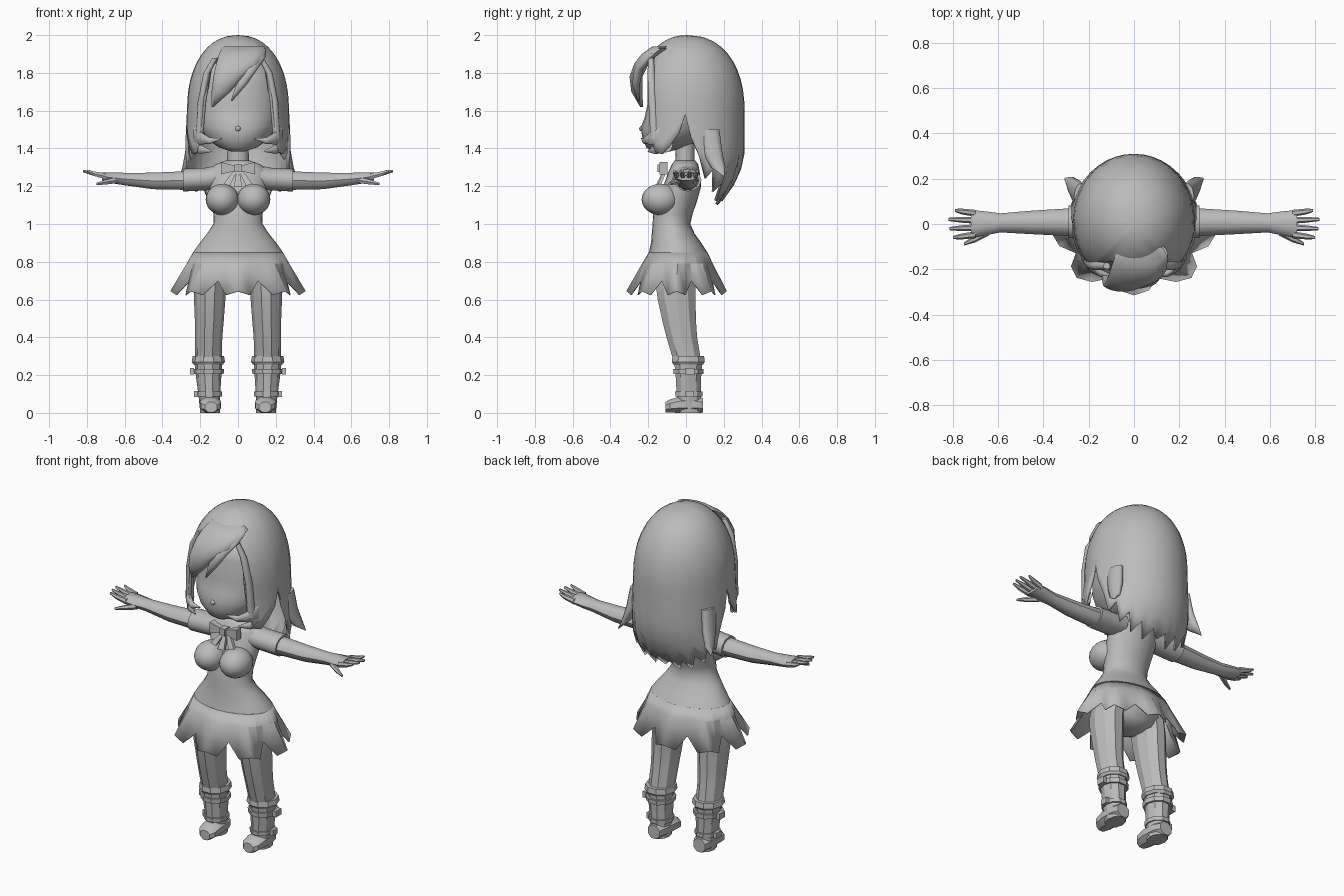
import bpy, bmesh, math
from mathutils import Vector

grey = bpy.data.materials.new("plain_grey")
grey.diffuse_color = (0.5, 0.5, 0.5, 1)


def finish(name, bm, angle=40):
    bmesh.ops.remove_doubles(bm, verts=bm.verts, dist=0.0003)
    bmesh.ops.recalc_face_normals(bm, faces=bm.faces)
    me = bpy.data.meshes.new(name)
    bm.to_mesh(me)
    bm.free()
    ob = bpy.data.objects.new(name, me)
    bpy.context.collection.objects.link(ob)
    me.materials.append(grey)
    bpy.ops.object.select_all(action='DESELECT')
    ob.select_set(True)
    bpy.context.view_layer.objects.active = ob
    bpy.ops.object.shade_smooth_by_angle(angle=math.radians(angle))
    return ob


def loft(name, rings, axis='z', sides=12, angle=40, mirror=1, turn=0.0, caps=True):
    """Join ellipses (position, centre1, centre2, radius1, radius2) along an axis."""
    bm = bmesh.new()
    rows = []
    for p, c1, c2, r1, r2 in rings:
        row = []
        for i in range(sides):
            t = 2 * math.pi * (i + turn) / sides
            u, v = c1 + r1 * math.cos(t), c2 + r2 * math.sin(t)
            co = {'z': (u, v, p), 'x': (p, u, v), 'y': (u, p, v)}[axis]
            row.append(bm.verts.new((co[0] * mirror, co[1], co[2])))
        rows.append(row)
    for a, b in zip(rows, rows[1:]):
        for i in range(sides):
            j = (i + 1) % sides
            bm.faces.new((a[i], a[j], b[j], b[i]))
    if caps:
        bm.faces.new(rows[0])
        bm.faces.new(rows[-1])
    return finish(name, bm, angle)


def box(name, centre, size):
    bm = bmesh.new()
    bmesh.ops.create_cube(bm, size=1)
    for v in bm.verts:
        v.co = Vector(centre) + Vector(v.co[k] * size[k] for k in range(3))
    return finish(name, bm, 30)


def ball(name, centre, radii):
    bm = bmesh.new()
    bmesh.ops.create_uvsphere(bm, u_segments=20, v_segments=12, radius=1)
    for v in bm.verts:
        v.co = Vector(centre) + Vector(v.co[k] * radii[k] for k in range(3))
    return finish(name, bm, 60)


# Hair shell: columns by angle from the front, each with its own hem height
HEM = [(0, 1.88), (11, 1.88), (22, 1.88), (32, 1.89), (39, 1.83), (42, 1.66), (45, 1.46),
       (52, 1.38), (60, 1.37), (70, 1.42), (80, 1.48), (87, 1.58), (93, 1.46), (102, 1.36),
       (111, 1.24), (119, 1.29), (128, 1.17), (137, 1.22), (146, 1.12), (155, 1.18),
       (163, 1.10), (171, 1.16), (180, 1.12)]


def hair_point(deg, z):
    a = math.radians(deg)
    f = 1.0
    if z > 1.6:
        f = max(0, 1 - ((z - 1.6) / 0.4) ** 2.2) ** (1 / 2.2)
    fx = f * (1 + 0.2 * max(0, 1.6 - z)) - 1.5 * max(0, 1.3 - z) ** 2
    fy = f - 5 * max(0, 1.4 - z) ** 2 if abs(deg) > 90 else f
    ry = 0.28 if abs(deg) < 90 else 0.30
    return (0.27 * fx * math.sin(a), 0.01 - ry * fy * math.cos(a), z)


cols = [(-d, h) for d, h in reversed(HEM[1:-1])] + HEM
bm = bmesh.new()
N = 16
grid = [[bm.verts.new(hair_point(d, 2 - (2 - h) * (k / N) ** 1.6)) for k in range(N + 1)]
        for d, h in cols]
for c in range(len(grid)):
    a, b = grid[c], grid[(c + 1) % len(grid)]
    for k in range(N):
        bm.faces.new((a[k], a[k + 1], b[k + 1], b[k]))
hair = finish("hair_shell", bm, 60)
sol = hair.modifiers.new("thickness", 'SOLIDIFY')
sol.thickness = 0.015
sol.offset = -1

# Swept fringe
loft("fringe_main", [(1.94, 0.03, -0.13, 0.11, 0.05), (1.90, 0.02, -0.19, 0.12, 0.045),
                     (1.85, 0.0, -0.235, 0.115, 0.04), (1.78, -0.05, -0.265, 0.08, 0.035),
                     (1.70, -0.09, -0.26, 0.05, 0.03), (1.62, -0.135, -0.235, 0.006, 0.008)],
     sides=14, angle=60)
loft("fringe_side", [(1.93, 0.10, -0.13, 0.05, 0.04), (1.88, 0.095, -0.20, 0.05, 0.03),
                     (1.82, 0.065, -0.25, 0.038, 0.025), (1.74, 0.02, -0.265, 0.028, 0.022),
                     (1.65, -0.035, -0.25, 0.004, 0.006)], sides=10, angle=60)

# Face and neck
loft("head", [(1.385, 0, -0.13, 0.04, 0.05), (1.405, 0, -0.11, 0.10, 0.10),
              (1.45, 0, -0.07, 0.165, 0.16), (1.51, 0, -0.045, 0.20, 0.195),
              (1.56, 0, -0.035, 0.215, 0.185), (1.63, 0, -0.025, 0.225, 0.18),
              (1.75, 0, -0.02, 0.22, 0.185), (1.85, 0, -0.01, 0.17, 0.16)], sides=24, angle=70)
ball("nose", (0, -0.235, 1.505), (0.015, 0.013, 0.014))
loft("neck", [(1.28, 0, -0.005, 0.06, 0.052), (1.43, 0, -0.005, 0.055, 0.05)])

# Bodice and upper skirt in one flowing shape
loft("dress_body", [(1.335, 0, -0.005, 0.065, 0.056), (1.315, 0, -0.005, 0.12, 0.07),
                    (1.28, 0, -0.01, 0.16, 0.082), (1.20, 0, -0.02, 0.152, 0.10),
                    (1.12, 0, -0.05, 0.14, 0.108), (1.05, 0, -0.07, 0.13, 0.104),
                    (1.00, 0, -0.077, 0.131, 0.10), (0.95, 0, -0.068, 0.163, 0.113),
                    (0.90, 0, -0.052, 0.203, 0.133), (0.85, 0, -0.042, 0.238, 0.155)],
     sides=24, angle=60)

# Pleated hem: eight folds, each a raised corner and a deep notch
bm = bmesh.new()
rows = []
for lvl in range(3):
    row = []
    for i in range(32):
        k, z = [(1.07, 0.645), (1.0, 0.625), (0.83, 0.70), (1.0, 0.625)][i % 4]
        t = 2 * math.pi * i / 32
        rx, ry, cy, zz = [(0.238, 0.155, -0.042, 0.85),
                          (0.268 * (1 + (k - 1) * .2), 0.185 * (1 + (k - 1) * .2), -0.045, 0.79),
                          (0.335 * k, 0.248 * k, -0.05, z)][lvl]
        row.append(bm.verts.new((rx * math.sin(t), cy - ry * math.cos(t), zz)))
    rows.append(row)
for a, b in zip(rows, rows[1:]):
    for i in range(32):
        j = (i + 1) % 32
        bm.faces.new((a[i], a[j], b[j], b[i]))
skirt = finish("skirt_pleats", bm, 15)
sol = skirt.modifiers.new("thickness", 'SOLIDIFY')
sol.thickness = 0.006
sol.offset = -1
loft("hips", [(0.82, 0, -0.045, 0.20, 0.135), (0.74, 0, -0.045, 0.20, 0.135),
              (0.68, 0, -0.045, 0.13, 0.11), (0.65, 0, -0.045, 0.05, 0.07)], sides=16)

# Neck bow and tails
box("bow_knot", (0, -0.128, 1.295), (0.035, 0.045, 0.04))
loft("bow_tail_middle", [(1.28, 0, -0.115, 0.012, 0.012), (1.195, 0, -0.155, 0.03, 0.012)],
     sides=4, turn=.5)

for s, side in ((1, "left"), (-1, "right")):
    def part(name, rings, axis='z', sides=10, angle=40, turn=0.0):
        return loft(side + "_" + name, rings, axis, sides, angle, s, turn)

    # Curled tips of the front locks, strip beside the face, wisps at the back
    part("lock_curl_upper", [(0.235, -0.12, 1.47, 0.03, 0.05), (0.20, -0.18, 1.455, 0.025, 0.035),
                             (0.15, -0.215, 1.44, 0.018, 0.018), (0.085, -0.235, 1.452, 0.003, 0.003)], 'x')
    part("lock_curl_lower", [(0.24, -0.10, 1.42, 0.03, 0.04), (0.20, -0.16, 1.395, 0.025, 0.025),
                             (0.14, -0.20, 1.385, 0.003, 0.004)], 'x')
    part("face_lock", [(1.88, 0.12, -0.185, 0.015, 0.015), (1.80, 0.165, -0.185, 0.018, 0.02),
                       (1.65, 0.195, -0.175, 0.018, 0.025), (1.45, 0.205, -0.16, 0.02, 0.03)], angle=60)
    part("hair_wisp", [(1.50, 0.235, 0.12, 0.03, 0.06), (1.38, 0.25, 0.14, 0.03, 0.055),
                       (1.30, 0.275, 0.17, 0.02, 0.04), (1.255, 0.305, 0.20, 0.003, 0.004)], angle=60)

    # Chest, bow wing and tail
    ball(side + "_bust", (s * 0.083, -0.135, 1.13), (0.088, 0.10, 0.083))
    part("bow_wing", [(0.01, -0.125, 1.295, 0.02, 0.018), (0.09, -0.12, 1.295, 0.03, 0.046)], 'x', 4, 30, .5)
    part("bow_tail", [(1.28, 0.015, -0.11, 0.014, 0.012), (1.20, 0.065, -0.145, 0.03, 0.012)], 'z', 4, 30, .5)

    # Sleeve, arm, hand and fingers
    part("sleeve", [(0.10, 0.0, 1.25, 0.075, 0.062), (0.17, 0.005, 1.238, 0.07, 0.06),
                    (0.29, 0.01, 1.232, 0.072, 0.06)], 'x', 12)
    part("arm", [(0.27, 0.008, 1.23, 0.062, 0.052), (0.45, 0.007, 1.228, 0.052, 0.046),
                 (0.59, 0.005, 1.237, 0.042, 0.035), (0.65, 0.003, 1.243, 0.052, 0.032),
                 (0.72, 0.0, 1.252, 0.062, 0.022)], 'x', 10)
    for i, (y, tip) in enumerate([(0.05, 0.79), (0.017, 0.82), (-0.017, 0.815), (-0.05, 0.80)]):
        part("finger_%d" % (i + 1), [(0.70, y * .95, 1.252, 0.015, 0.018), (0.76, y * 1.1, 1.266, 0.013, 0.014),
                                     (tip, y * 1.2, 1.28, 0.007, 0.007)], 'x', 6)
    part("thumb", [(0.64, -0.03, 1.232, 0.02, 0.018), (0.70, -0.065, 1.222, 0.016, 0.015),
                   (0.75, -0.088, 1.212, 0.007, 0.007)], 'x', 6)

    # Leg
    part("leg", [(0.80, 0.12, -0.045, 0.085, 0.11), (0.68, 0.148, -0.055, 0.084, 0.11),
                 (0.60, 0.15, -0.05, 0.083, 0.105), (0.48, 0.152, -0.035, 0.076, 0.093),
                 (0.40, 0.155, -0.022, 0.072, 0.085), (0.26, 0.157, 0.01, 0.070, 0.076)], 'z', 10, 25)

    # Boot with cuff, two straps, buckles and foot
    part("boot_cuff", [(0.255, 0.157, 0.012, 0.078, 0.082), (0.27, 0.157, 0.012, 0.088, 0.092),
                       (0.30, 0.157, 0.012, 0.083, 0.088)], 'z', 10, 25)
    part("boot_shaft", [(0.27, 0.157, 0.012, 0.074, 0.078), (0.18, 0.155, 0.013, 0.066, 0.07),
                        (0.10, 0.152, 0.015, 0.058, 0.068), (0.0, 0.148, 0.02, 0.052, 0.066)], 'z', 10, 25)
    part("upper_strap", [(0.205, 0.156, 0.013, 0.08, 0.083), (0.232, 0.156, 0.013, 0.082, 0.085)], 'z', 10, 25)
    part("lower_strap", [(0.088, 0.152, 0.015, 0.066, 0.075), (0.112, 0.152, 0.015, 0.067, 0.076)], 'z', 10, 25)
    box(side + "_upper_buckle", (s * 0.243, 0.02, 0.22), (0.022, 0.05, 0.036))
    box(side + "_lower_buckle", (s * 0.222, 0.02, 0.10), (0.02, 0.045, 0.034))
    part("boot_foot", [(-0.108, 0.143, 0.03, 0.034, 0.03), (-0.085, 0.144, 0.036, 0.056, 0.038),
                       (-0.03, 0.146, 0.044, 0.062, 0.047), (0.05, 0.148, 0.044, 0.058, 0.047),
                       (0.09, 0.15, 0.04, 0.042, 0.042)], 'y', 8, 35, .5)
